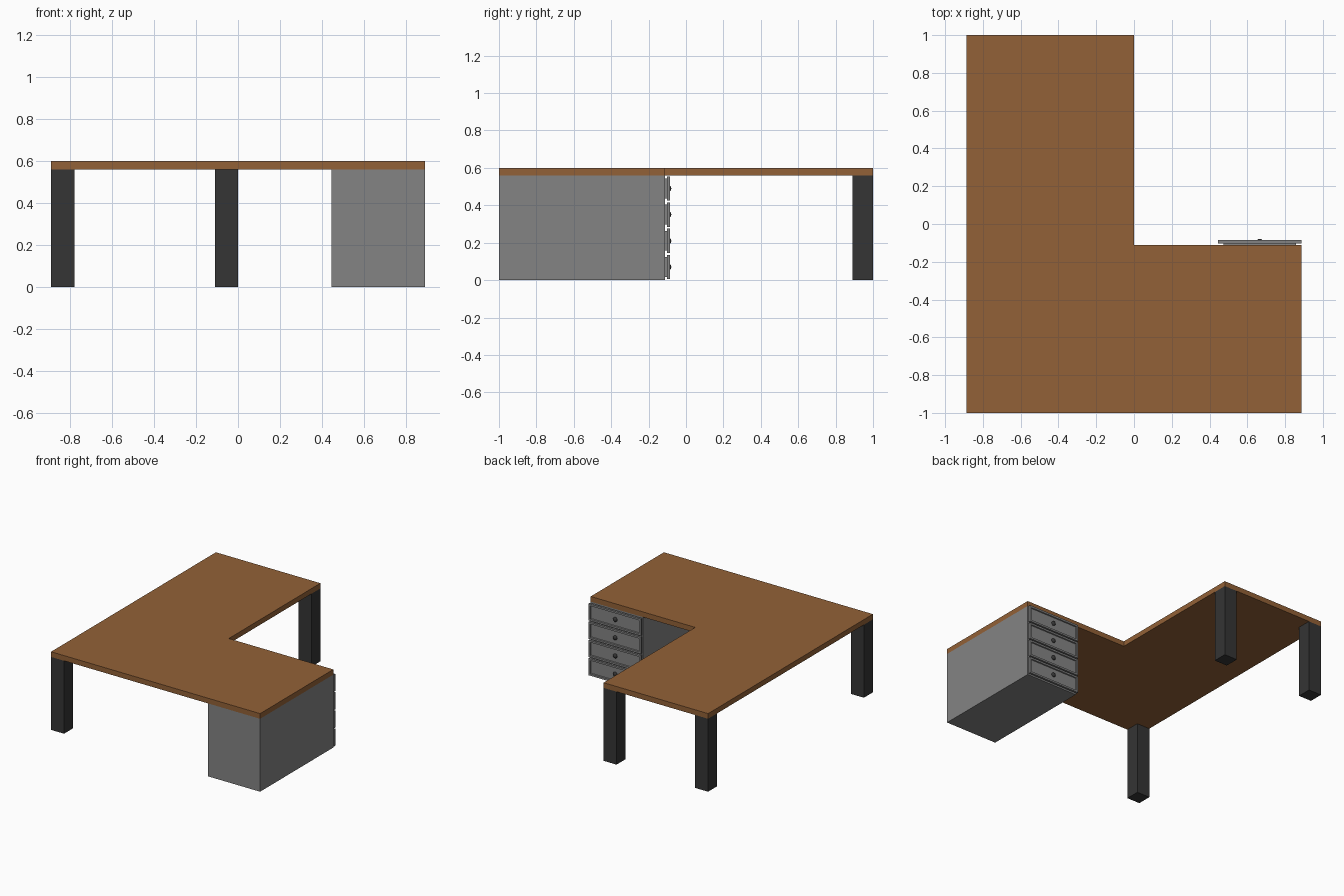
import bpy, bmesh, math
from mathutils import Matrix

if "Cube" in bpy.data.objects:
    bpy.data.objects.remove(bpy.data.objects["Cube"], do_unlink=True)


def material(name, rgb):
    m = bpy.data.materials.new(name)
    m.use_nodes = True
    m.diffuse_color = (*rgb, 1)
    m.node_tree.nodes["Principled BSDF"].inputs["Base Color"].default_value = (*rgb, 1)
    return m


WOOD = material("brown_wood", (0.29, 0.12, 0.038))
GREY = material("grey_metal", (0.23, 0.23, 0.23))
DARK = material("dark_metal", (0.035, 0.035, 0.035))


def finish(name, bm, mat):
    bmesh.ops.recalc_face_normals(bm, faces=bm.faces)
    mesh = bpy.data.meshes.new(name)
    bm.to_mesh(mesh)
    bm.free()
    mesh.materials.append(mat)
    ob = bpy.data.objects.new(name, mesh)
    bpy.context.collection.objects.link(ob)
    return ob


def box_mesh(x, y, z):
    bm = bmesh.new()
    bmesh.ops.create_cube(bm, size=1)
    for v in bm.verts:
        v.co = [(a + b) / 2 + c * (b - a) for c, (a, b) in zip(v.co, (x, y, z))]
    return bm


def box(name, x, y, z, mat):
    return finish(name, box_mesh(x, y, z), mat)


W, LEG, UNDER, TOP = 0.888, 0.11, 0.56, 0.6
BACK = -0.112  # back edge of the short wing

# L-shaped desktop
bm = bmesh.new()
outline = [(-W, -1), (W, -1), (W, BACK), (0, BACK), (0, 1), (-W, 1)]
face = bm.faces.new([bm.verts.new((x, y, UNDER)) for x, y in outline])
slab = bmesh.ops.extrude_face_region(bm, geom=[face])
for v in slab["geom"]:
    if isinstance(v, bmesh.types.BMVert):
        v.co.z = TOP
finish("desktop", bm, WOOD)

# Square legs
for name, x, y in (("front_right_leg", -W, -1), ("back_right_leg", -W, 1 - LEG),
                   ("back_inner_leg", -LEG, 1 - LEG)):
    box(name, (x, x + LEG), (y, y + LEG), (0, UNDER), DARK)

# Drawer cabinet
X0, X1 = W / 2, W
box("cabinet", (X0, X1), (-1, BACK), (0, UNDER), GREY)

# Drawer fronts with recessed panels, spacers and knobs
PITCH, GAP, FRONT = UNDER / 4, 0.005, -0.086
for i in range(4):
    z0, z1 = i * PITCH + GAP, (i + 1) * PITCH - GAP
    box(f"drawer_spacer_{i + 1}", (X0 + 0.03, X1 - 0.03), (BACK, -0.1),
        (z0 + 0.012, z1 - 0.012), GREY)
    bm = box_mesh((X0, X1), (-0.102, FRONT), (z0, z1))
    bm.normal_update()
    panel = max(bm.faces, key=lambda f: f.normal.y)
    bmesh.ops.inset_region(bm, faces=[panel], thickness=0.02)
    bmesh.ops.inset_region(bm, faces=[panel], thickness=0.004, depth=-0.008)
    finish(f"drawer_front_{i + 1}", bm, GREY)

    bm = bmesh.new()
    bmesh.ops.create_uvsphere(bm, u_segments=16, v_segments=8, radius=0.017)
    bmesh.ops.scale(bm, vec=(1, 0.8, 1), verts=bm.verts)
    bmesh.ops.transform(bm, verts=bm.verts, matrix=Matrix.Translation(
        ((X0 + X1) / 2, FRONT - 0.006, (z0 + z1) / 2)))
    knob = finish(f"drawer_knob_{i + 1}", bm, DARK)
    for p in knob.data.polygons:
        p.use_smooth = True
